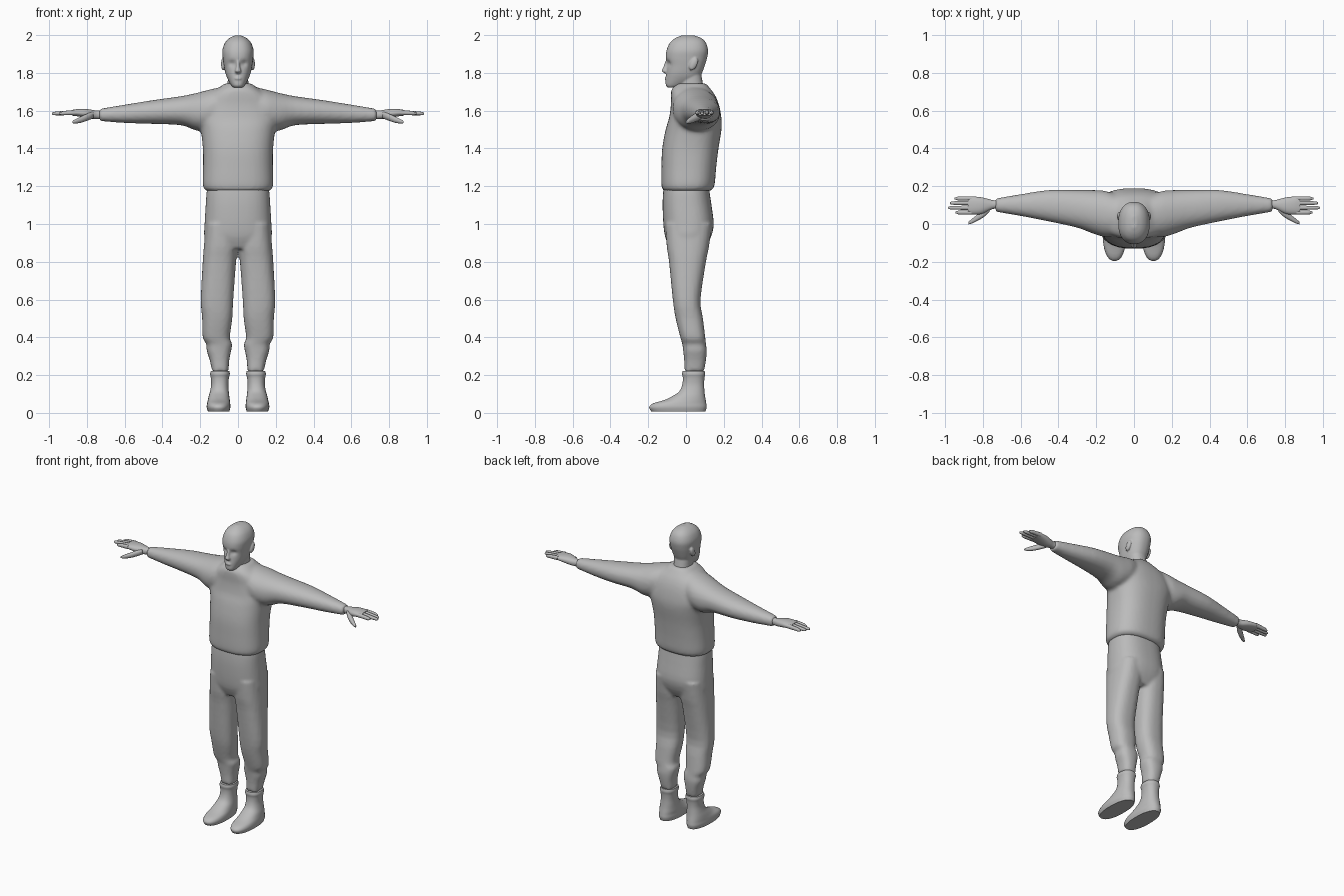
import bpy, bmesh, math
from mathutils import Matrix

grey = bpy.data.materials.new("plain grey")
grey.diffuse_color = (0.5, 0.5, 0.5, 1)


def smooth_rows(rows, steps):
    """Catmull-Rom interpolation between cross-section rows."""
    out = []
    for i in range(len(rows) - 1):
        p0, p1 = rows[max(i - 1, 0)], rows[i]
        p2, p3 = rows[i + 1], rows[min(i + 2, len(rows) - 1)]
        for k in range(steps):
            t = k / steps
            out.append([0.5 * (2 * b + (c - a) * t + (2 * a - 5 * b + 4 * c - d) * t * t
                               + (3 * b - a - 3 * c + d) * t ** 3)
                        for a, b, c, d in zip(p0, p1, p2, p3)])
    return out + [rows[-1]]


def loft(bm, axis, rows, side=1, n=24, power=2.3, steps=3):
    """Rows are (position, a0, a1, b0, b1): a,b are x,y along z or y,z along x."""
    rings = []
    for t, a0, a1, b0, b1 in smooth_rows(rows, steps):
        ring = []
        for k in range(n):
            ang = 2 * math.pi * (k + 0.5) / n
            c, s = math.cos(ang), math.sin(ang)
            a = (a0 + a1) / 2 + (a1 - a0) / 2 * math.copysign(abs(c) ** (2 / power), c)
            b = (b0 + b1) / 2 + (b1 - b0) / 2 * math.copysign(abs(s) ** (2 / power), s)
            co = (a, b, t) if axis == 'z' else (t, a, b)
            ring.append(bm.verts.new((co[0] * side, co[1], co[2])))
        rings.append(ring)
    for r0, r1 in zip(rings, rings[1:]):
        for k in range(n):
            bm.faces.new((r0[k], r0[(k + 1) % n], r1[(k + 1) % n], r1[k]))
    bm.faces.new(rings[0])
    bm.faces.new(rings[-1])


def finish(bm, name, voxel=0, relax=0):
    bmesh.ops.recalc_face_normals(bm, faces=bm.faces)
    for f in bm.faces:
        f.smooth = True
    me = bpy.data.meshes.new(name)
    bm.to_mesh(me)
    bm.free()
    me.set_sharp_from_angle(angle=math.radians(50))
    me.materials.append(grey)
    ob = bpy.data.objects.new(name, me)
    bpy.context.collection.objects.link(ob)
    if voxel:  # fuse the overlapping lofts into one skin
        m = ob.modifiers.new("fuse", 'REMESH')
        m.mode, m.voxel_size, m.use_smooth_shade = 'VOXEL', voxel, True
        m = ob.modifiers.new("relax", 'SMOOTH')
        m.factor, m.iterations = 0.5, relax
    return ob


# Shirt: torso with both sleeves
bm = bmesh.new()
loft(bm, 'z', [(1.175, -.165, .165, -.118, .128), (1.2, -.186, .186, -.13, .15),
               (1.3, -.185, .185, -.13, .16), (1.4, -.186, .186, -.126, .172),
               (1.5, -.198, .198, -.108, .188), (1.56, -.215, .215, -.09, .188),
               (1.63, -.2, .2, -.08, .175), (1.68, -.16, .16, -.08, .155),
               (1.715, -.11, .11, -.075, .13), (1.745, -.07, .07, -.045, .105)], n=40, power=2.5)
for s in (1, -1):
    loft(bm, 'x', [(.08, -.065, .15, 1.52, 1.728), (.15, -.07, .175, 1.5, 1.712),
                   (.22, -.05, .18, 1.495, 1.694), (.3, -.02, .18, 1.523, 1.677),
                   (.45, .013, .18, 1.53, 1.656), (.6, .042, .158, 1.535, 1.632),
                   (.735, .065, .135, 1.545, 1.61)], s, n=28, power=2.2)
finish(bm, "shirt", 0.011, 5)

# Trousers: hips with two legs gathered at the ankle
bm = bmesh.new()
loft(bm, 'z', [(1.22, -.155, .155, -.115, .12), (1.17, -.166, .166, -.121, .125),
               (1.1, -.171, .171, -.124, .135), (1.0, -.177, .177, -.12, .147),
               (.93, -.178, .178, -.11, .132), (.87, -.15, .15, -.085, .1)], n=40, power=2.5)
for s in (1, -1):
    loft(bm, 'z', [(1.0, .002, .172, -.11, .138), (.88, .002, .181, -.102, .122),
                   (.8, .01, .187, -.09, .106), (.6, .025, .197, -.07, .077),
                   (.5, .03, .19, -.055, .09), (.4, .043, .187, -.03, .102),
                   (.365, .031, .168, -.02, .106), (.33, .036, .166, -.015, .11),
                   (.28, .046, .15, -.01, .106), (.22, .05, .137, -.008, .096)], s, power=2.5)
finish(bm, "trousers", 0.01, 3)

# Boots
for s, side in ((1, "left"), (-1, "right")):
    bm = bmesh.new()
    loft(bm, 'z', [(.008, .045, .16, -.185, .104), (.03, .04, .166, -.196, .11),
                   (.05, .041, .164, -.175, .108), (.068, .043, .16, -.115, .105),
                   (.09, .046, .155, -.07, .101), (.115, .049, .148, -.035, .098),
                   (.15, .051, .142, -.02, .096), (.185, .048, .144, -.017, .098),
                   (.205, .043, .148, -.021, .102), (.222, .046, .144, -.018, .099)], s, n=28)
    finish(bm, side + "_boot")

# Hands: palm, four fingers and thumb
for s, side in ((1, "left"), (-1, "right")):
    bm = bmesh.new()
    loft(bm, 'x', [(.71, .082, .126, 1.557, 1.602), (.745, .08, .126, 1.556, 1.601),
                   (.775, .066, .134, 1.557, 1.605), (.81, .052, .142, 1.563, 1.61),
                   (.85, .05, .146, 1.57, 1.609), (.88, .052, .145, 1.574, 1.604)], s, n=20)
    for y, tip in ((.061, .945), (.086, .985), (.111, .975), (.135, .95)):
        loft(bm, 'x', [(.86, y - .012, y + .012, 1.577, 1.604),
                       (.92, y - .011, y + .011, 1.576, 1.599),
                       (tip - .012, y - .009, y + .009, 1.576, 1.594),
                       (tip, y - .004, y + .004, 1.581, 1.589)], s, n=10, steps=2)
    loft(bm, 'x', [(.765, .065, .1, 1.56, 1.595), (.795, .036, .078, 1.548, 1.587),
                   (.83, .016, .05, 1.536, 1.57), (.86, .002, .026, 1.532, 1.556),
                   (.876, -.002, .012, 1.534, 1.546)], s, n=12, steps=2)
    finish(bm, side + "_hand")

# Head: skull, eye hollows, nose, lips, ears and neck
bm = bmesh.new()
loft(bm, 'z', [(1.722, -.022, .022, -.095, -.05), (1.735, -.036, .036, -.107, .0),
               (1.77, -.056, .056, -.107, .068), (1.8, -.067, .067, -.104, .085),
               (1.84, -.075, .075, -.101, .1), (1.88, -.081, .081, -.107, .112),
               (1.92, -.083, .083, -.103, .117), (1.96, -.069, .069, -.085, .105),
               (1.985, -.045, .045, -.055, .08), (1.999, -.015, .015, -.02, .04)], n=40, steps=4)
for v in bm.verts:
    if v.co.y < 0:
        d = math.hypot(abs(v.co.x) - .032, v.co.z - 1.85)
        v.co.y += .012 * math.exp(-(d / .016) ** 2)
loft(bm, 'z', [(1.797, -.012, .012, -.112, -.08), (1.81, -.017, .017, -.129, -.08),
               (1.83, -.011, .011, -.121, -.08), (1.865, -.008, .008, -.108, -.08)], n=16)
loft(bm, 'z', [(1.762, -.016, .016, -.109, -.08), (1.77, -.022, .022, -.114, -.08),
               (1.78, -.015, .015, -.108, -.08)], n=16)
loft(bm, 'z', [(1.69, -.062, .062, -.045, .1), (1.74, -.055, .055, -.035, .09),
               (1.8, -.055, .055, -.03, .08)], n=28)
for s in (1, -1):
    bmesh.ops.create_uvsphere(bm, u_segments=16, v_segments=10, radius=1, matrix=(
        Matrix.Translation((s * .078, .04, 1.847)) @ Matrix.Rotation(-.45, 4, 'X')
        @ Matrix.Diagonal((.012, .02, .036, 1))))
finish(bm, "head", 0.005, 2)
